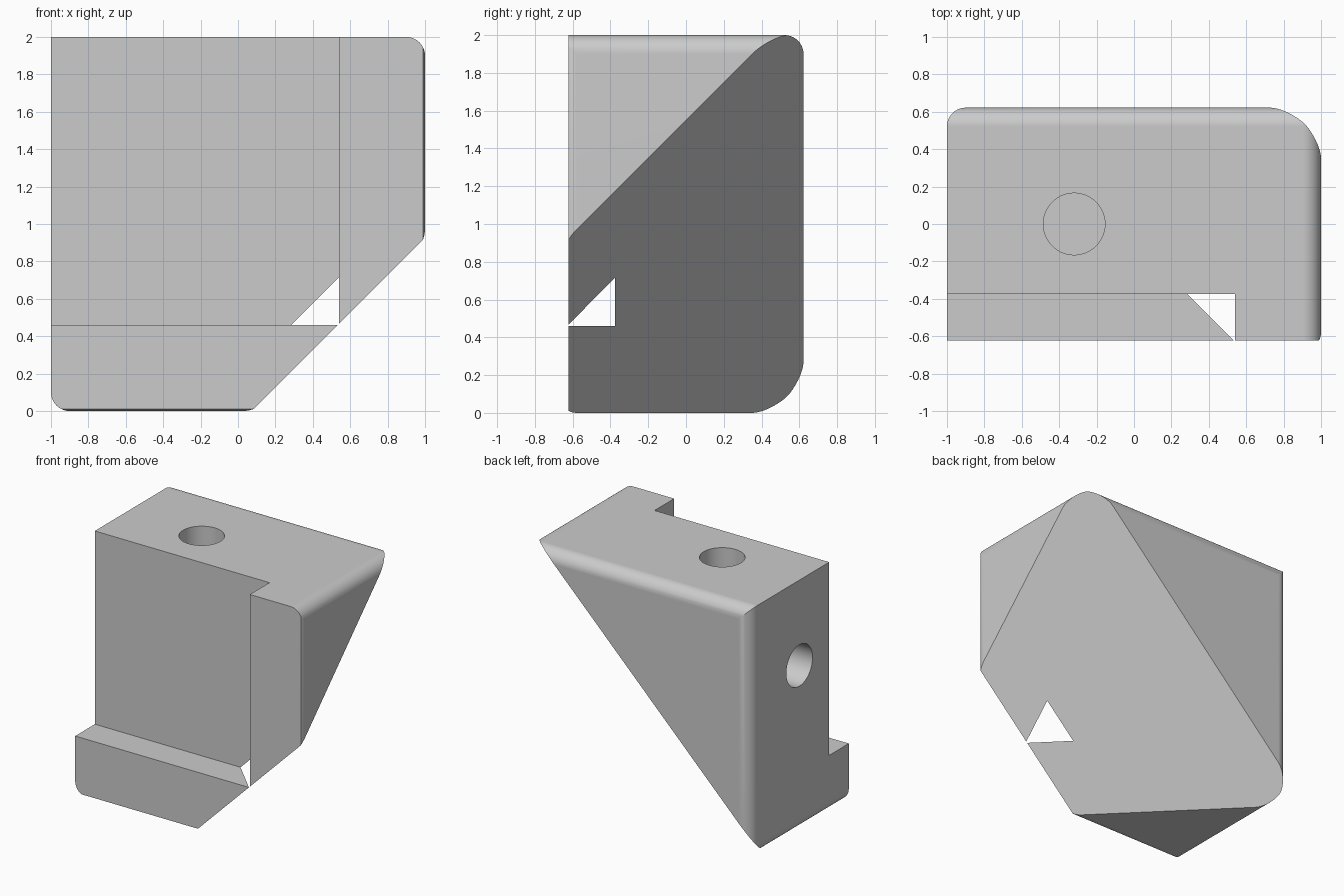
import bpy
import bmesh
from math import radians
from mathutils import Matrix, Vector

cube = bpy.data.objects.get("Cube")
if cube:
    bpy.data.objects.remove(cube, do_unlink=True)

HALF_X, HALF_Y, HEIGHT = 1.0, 0.622, 2.0
FILLET = 0.1
FRONT_TRIM = 0.056      # part of the front fillets that is sliced away
HOLE_R, HOLE_DEPTH = 0.165, 0.4
HOLE_X, HOLE_Z = -0.32, 1.32

grey = bpy.data.materials.new("plain grey")
grey.use_nodes = True
colour = (0.6, 0.6, 0.6, 1)
grey.diffuse_color = colour
grey.node_tree.nodes["Principled BSDF"].inputs["Base Color"].default_value = colour


def make_object(name, bm):
    bmesh.ops.recalc_face_normals(bm, faces=bm.faces[:])
    mesh = bpy.data.meshes.new(name)
    bm.to_mesh(mesh)
    bm.free()
    mesh.materials.append(grey)
    obj = bpy.data.objects.new(name, mesh)
    bpy.context.collection.objects.link(obj)
    return obj


def box(low, high):
    low, high = Vector(low), Vector(high)
    bm = bmesh.new()
    matrix = Matrix.Translation((low + high) / 2) @ Matrix.Diagonal((high - low).to_4d())
    bmesh.ops.create_cube(bm, size=1, matrix=matrix)
    return bm


def slice_off(bm, point, normal):
    """Remove everything on the normal's side and cap the cut."""
    cut = bmesh.ops.bisect_plane(bm, geom=bm.verts[:] + bm.edges[:] + bm.faces[:],
                                 plane_co=point, plane_no=normal, clear_outer=True)
    edges = [g for g in cut["geom_cut"] if isinstance(g, bmesh.types.BMEdge)]
    bmesh.ops.edgeloop_fill(bm, edges=edges)


def subtract(target, cutter):
    cutter.hide_render = True
    mod = target.modifiers.new("cut", 'BOOLEAN')
    mod.operation = 'DIFFERENCE'
    mod.solver = 'EXACT'
    mod.object = cutter
    bpy.context.view_layer.objects.active = target
    bpy.ops.object.modifier_apply(modifier=mod.name)
    bpy.data.objects.remove(cutter, do_unlink=True)


# Block with rounded edges, sharp where the left-hand, front and top inner faces meet
bm = box((-HALF_X, -HALF_Y - FRONT_TRIM, 0), (HALF_X, HALF_Y, HEIGHT))


def is_inner(face):
    return face.normal.dot(Vector((-1, -1, 1))) > 0


bm.normal_update()
rounded = [e for e in bm.edges if not all(is_inner(f) for f in e.link_faces)]
bmesh.ops.bevel(bm, geom=rounded, offset=FILLET, offset_type='OFFSET',
                segments=10, profile=0.5, affect='EDGES')

# Flat front and the large diagonal face
slice_off(bm, (0, -HALF_Y, 0), (0, -1, 0))
slice_off(bm, (0, 0, 0.55), (1, 1, -1))
block = make_object("corner_block", bm)

# Step along the front, open at the top and side
subtract(block, make_object("step_cutter", box((-2, -2, 0.46), (0.54, -0.375, 3))))


# Blind round holes in the top and the side
def hole(name, matrix):
    bm = bmesh.new()
    bmesh.ops.create_cone(bm, cap_ends=True, segments=64, radius1=HOLE_R,
                          radius2=HOLE_R, depth=2 * HOLE_DEPTH, matrix=matrix)
    subtract(block, make_object(name, bm))


hole("top_hole_cutter", Matrix.Translation((HOLE_X, 0, HEIGHT)))
hole("side_hole_cutter", Matrix.Translation((-HALF_X, 0, HOLE_Z))
     @ Matrix.Rotation(radians(90), 4, 'Y'))

# Smooth fillets and holes, crisp edges elsewhere
bpy.ops.object.select_all(action='DESELECT')
block.select_set(True)
bpy.context.view_layer.objects.active = block
bpy.ops.object.shade_smooth_by_angle(angle=radians(25))
weighted = block.modifiers.new("flat faces", 'WEIGHTED_NORMAL')
weighted.keep_sharp = True
